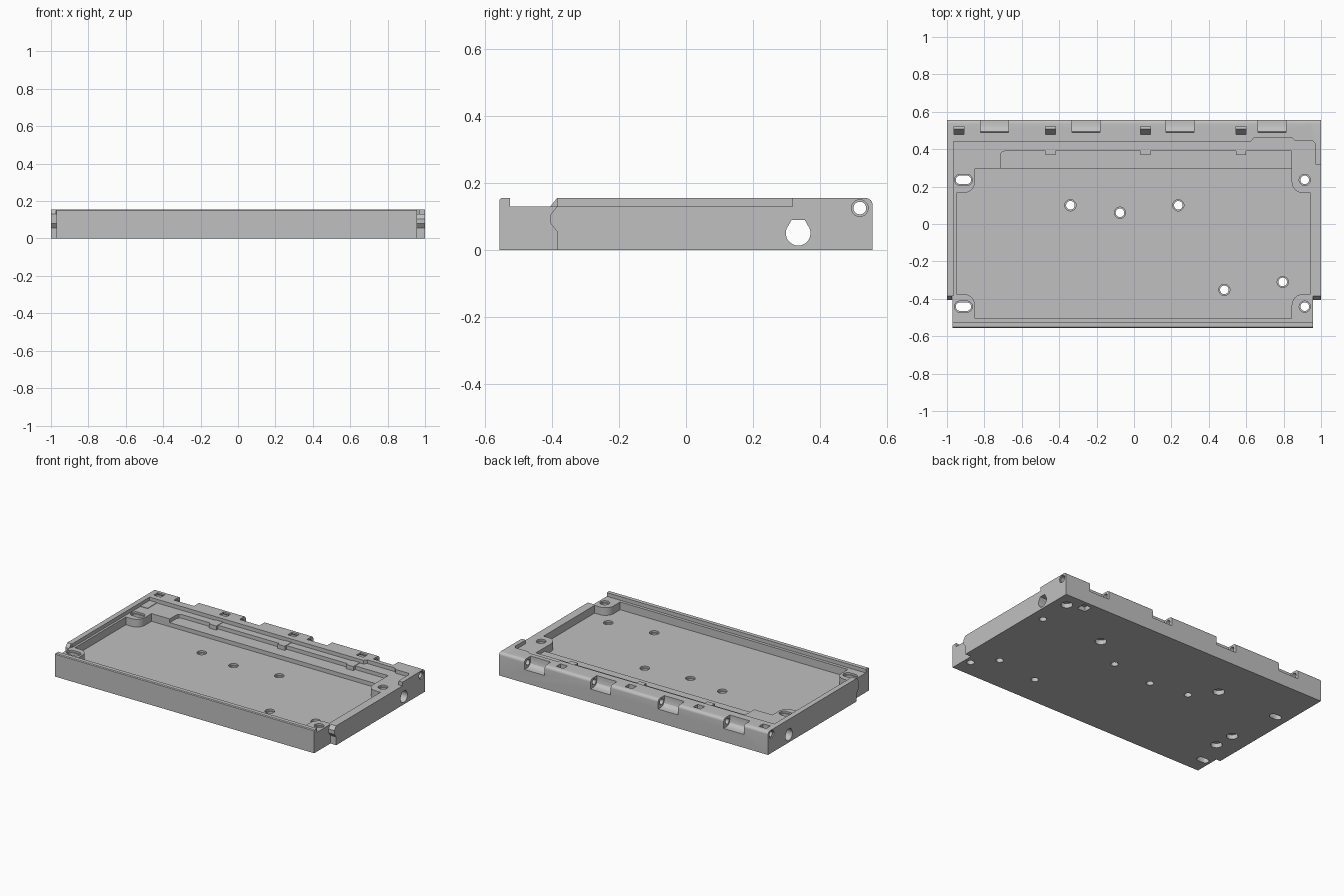
import bpy, bmesh, math
from mathutils import Vector

if "Cube" in bpy.data.objects:
    bpy.data.objects.remove(bpy.data.objects["Cube"])

grey = bpy.data.materials.new("plain grey")
grey.diffuse_color = (0.53, 0.53, 0.53, 1)
grey.use_nodes = True
grey.node_tree.nodes["Principled BSDF"].inputs["Base Color"].default_value = grey.diffuse_color


def prism(name, pts, lo, hi, axis="z"):
    """Extrude a 2D outline along z, or a (y, z) outline along x."""
    bm = bmesh.new()
    place = (lambda p, d: (p[0], p[1], d)) if axis == "z" else (lambda p, d: (d, p[0], p[1]))
    face = bm.faces.new([bm.verts.new(place(p, lo)) for p in pts])
    top = bmesh.ops.extrude_face_region(bm, geom=[face])["geom"]
    shift = Vector((0, 0, hi - lo)) if axis == "z" else Vector((hi - lo, 0, 0))
    bmesh.ops.translate(bm, verts=[v for v in top if isinstance(v, bmesh.types.BMVert)], vec=shift)
    bmesh.ops.recalc_face_normals(bm, faces=bm.faces)
    mesh = bpy.data.meshes.new(name)
    bm.to_mesh(mesh)
    bm.free()
    mesh.materials.append(grey)
    obj = bpy.data.objects.new(name, mesh)
    bpy.context.collection.objects.link(obj)
    return obj


def rect(x0, x1, y0, y1):
    return [(x0, y0), (x1, y0), (x1, y1), (x0, y1)]


def disc(x, y, r, stretch=0, n=24):
    """Circle, or a slot stretched along its first axis."""
    out = []
    for i in range(n):
        a = math.tau * (i + 0.5) / n
        out.append((x + r * math.cos(a) + math.copysign(stretch, math.cos(a)), y + r * math.sin(a)))
    return out


def combine(target, others, operation):
    """Apply booleans in turn and discard the operands."""
    for other in others:
        mod = target.modifiers.new("bool", "BOOLEAN")
        mod.object, mod.operation, mod.solver = other, operation, "EXACT"
    graph = bpy.context.evaluated_depsgraph_get()
    mesh = bpy.data.meshes.new_from_object(target.evaluated_get(graph))
    target.modifiers.clear()
    target.data = mesh
    for other in others:
        bpy.data.objects.remove(other)


TOP, LEDGE, SHELF, FLOOR, OVER = 0.155, 0.13, 0.105, 0.078, 0.3
FRONT, BACK = -0.557, 0.557


def rounded_back(top, back_y=BACK, r=0.02):
    """Points from the back bottom edge up over the rounded back corner."""
    return [(back_y, 0)] + [(back_y - r + r * math.cos(t), top - r + r * math.sin(t))
                            for t in (i * math.pi / 12 for i in range(7))]


def hooked_front(y, top):
    """Points down the hooked front edge of a side wall."""
    return [(y, top), (y - 0.02, top - 0.025), (y - 0.02, 0.08), (y, 0.055), (y, 0)]


# Main body, side walls and raised rear corner
body = prism("tray_body", rounded_back(TOP) + [(FRONT + 0.005, TOP), (FRONT, TOP - 0.005), (FRONT, 0)],
             -0.97, 0.957, "x")
left = prism("wall_a", rounded_back(TOP) + hooked_front(-0.385, TOP), -1, -0.968, "x")
right = prism("wall_b", rounded_back(LEDGE, 0.5) + hooked_front(-0.385, LEDGE), 0.95, 1, "x")
corner = prism("rear_corner", rounded_back(TOP) + [(0.318, TOP), (0.318, 0)], 0.94, 1, "x")
combine(body, [left, right, corner], "UNION")

# Lid ledge: lowered rim inside the front lip, left wall and hinge bar
ledge_outline = [(-1.1, -0.525), (1.1, -0.525), (1.1, 0.318), (0.97, 0.318), (0.97, 0.43), (0.955, 0.445),
                 (0.86, 0.445), (0.845, 0.46), (0.64, 0.46), (0.625, 0.44), (-0.965, 0.44),
                 (-0.965, -0.385), (-0.972, -0.385), (-0.972, -0.41), (-1.1, -0.41)]
cutters = [prism("ledge_cut", ledge_outline, LEDGE, OVER)]

# Main recess, leaving rounded bosses in the corners
X0, X1, Y0, Y1 = -0.95, 0.943, -0.505, 0.296
outline = []
for sx, sy in ((1, 1), (-1, 1), (-1, -1), (1, -1)):
    ex, ey = (X1 if sx > 0 else X0), (Y1 if sy > 0 else Y0)
    bx, by, r = ex - sx * 0.1, ey - sy * 0.13, 0.06
    arc = [(bx + sx * r * (1 - math.cos(t)), by + sy * r * (1 - math.sin(t)))
           for t in (i * math.pi / 12 for i in range(7))]
    run = [(bx, ey)] + arc + [(ex, by)]
    outline += run[::-1] if sx == sy else run
cutters.append(prism("floor_cut", outline, FLOOR, OVER))

# Lower shelf between the recess and hinge bar
cutters.append(prism("shelf_cut", [(-0.715, 0.28), (0.843, 0.28), (0.843, 0.39), (-0.69, 0.39),
                                   (-0.708, 0.383), (-0.715, 0.365)], SHELF, OVER))

# Cable tunnel with flat top, and hinge pin bore with widened ends
tunnel = [(0.335 + 0.037 * math.cos(a), 0.05 + 0.037 * math.sin(a))
          for a in (math.radians(140 + 260 * i / 18) for i in range(19))]
cutters.append(prism("tunnel_cut", tunnel + [(0.355, 0.089), (0.315, 0.089)], -1.2, 1.2, "x"))
cutters.append(prism("pin_cut", disc(0.519, 0.125, 0.019), -1.2, 1.2, "x"))
for x in (-1, 1):
    cutters.append(prism("pin_rim_cut", disc(0.519, 0.125, 0.025), x - 0.008, x + 0.008, "x"))

# Hinge knuckle gaps: scooped notches open at the back
scoop = [(0.61, 0.09), (0.61, 0.3), (0.49, 0.3), (0.49, 0.125), (0.495, 0.107), (0.508, 0.095), (0.525, 0.09)]
for x in (-0.745, -0.257, 0.245, 0.737):
    cutters.append(prism("knuckle_cut", scoop, x - 0.075, x + 0.075, "x"))

# Small latch pockets with steep floors in the hinge bar
pocket = [(0.478, 0.06), (0.522, 0.135), (0.522, OVER), (0.478, OVER)]
for x in (-0.935, -0.447, 0.062, 0.572):
    cutters.append(prism("pocket_cut", pocket, x - 0.027, x + 0.027, "x"))

# Screw holes in the floor and bosses, each with a shallow rim
screws = [(-0.34, 0.1, 0), (-0.075, 0.06, 0), (0.237, 0.1, 0), (0.483, -0.352, 0), (0.795, -0.31, 0),
          (0.913, 0.236, 0), (0.913, -0.442, 0), (-0.912, 0.236, 0.018), (-0.912, -0.442, 0.018)]
for x, y, stretch in screws:
    top = LEDGE if abs(x) > 0.9 else FLOOR
    cutters.append(prism("hole_cut", disc(x, y, 0.023, stretch), -0.1, OVER))
    cutters.append(prism("rim_cut", disc(x, y, 0.03, stretch), top - 0.012, OVER))

# Blind round sockets and a square rear notch underneath
for x, y in ((0.914, 0.46), (0.474, 0.255), (-0.459, 0.246), (-0.857, -0.25), (-0.863, -0.11)):
    cutters.append(prism("socket_cut", disc(x, y, 0.035), -0.1, 0.03))
cutters.append(prism("notch_cut", rect(0.78, 0.84, 0.47, 0.53), -0.1, 0.03))

combine(body, cutters, "DIFFERENCE")

# Clip tabs bridging the ledge and the shelf
for i, x in enumerate((-0.447, 0.062, 0.572)):
    prism(f"clip_tab_{i + 1}", rect(x - 0.027, x + 0.027, 0.37, 0.442), 0.1, 0.133)
prism("corner_tab", rect(-0.965, -0.91, 0.34, 0.442), 0.12, 0.133)

for obj in bpy.context.collection.objects:
    obj.select_set(obj.type == "MESH")
bpy.context.view_layer.objects.active = body
bpy.ops.object.shade_smooth_by_angle(angle=math.radians(30))
